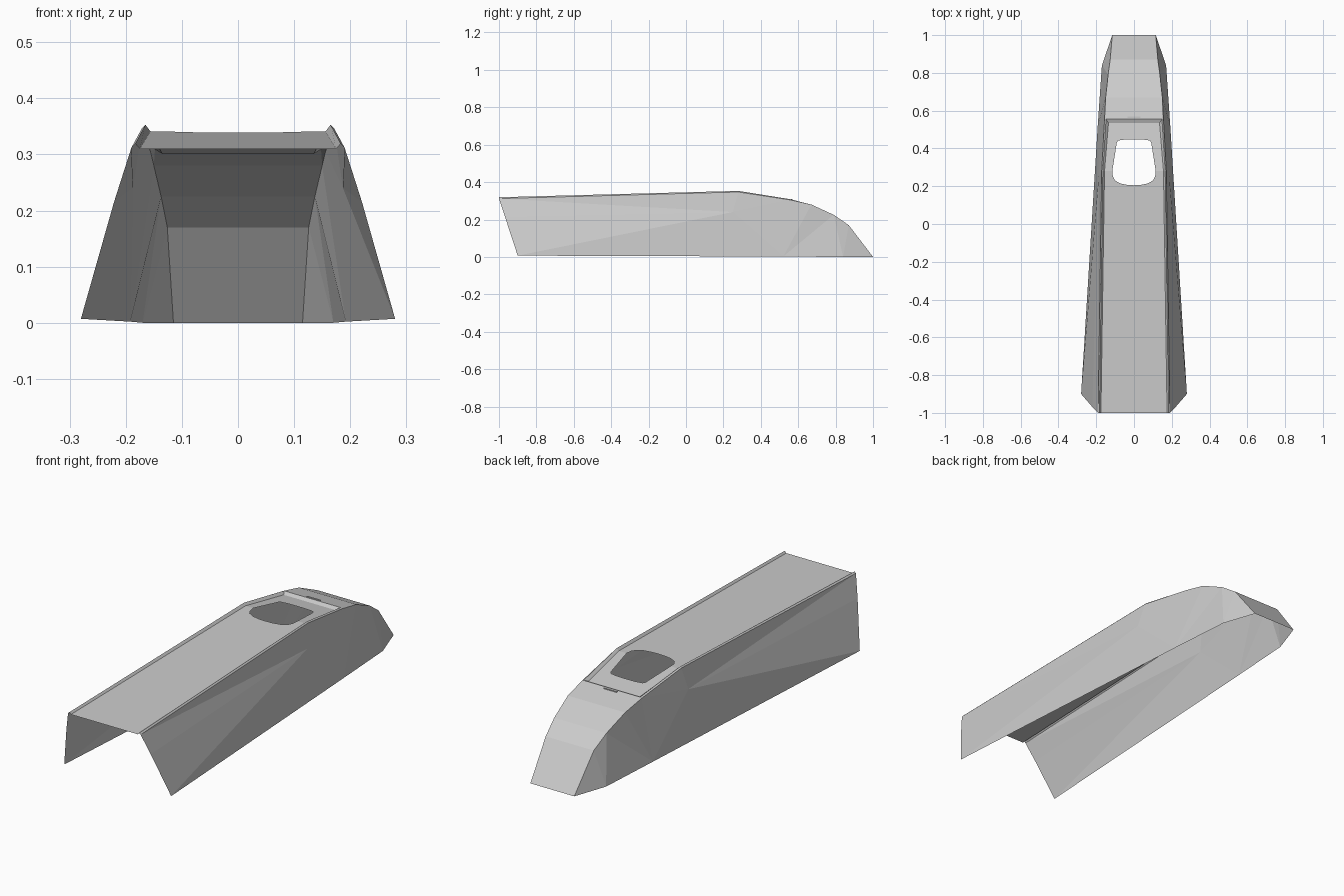
import bpy, bmesh
from mathutils import Vector

if "Cube" in bpy.data.objects:
    bpy.data.objects.remove(bpy.data.objects["Cube"])


def roof_z(y):
    """Roof panel height: gentle rise to the ridge, then slope down."""
    if y <= 0.28:
        return 0.31 + (y + 1) / 1.28 * 0.031
    return 0.341 - (y - 0.28) / 0.255 * 0.040


def half_sheet(name, polys):
    """Build the right half from polygons, face it outward and mirror it."""
    bm = bmesh.new()
    for poly in polys:
        bm.faces.new([bm.verts.new(p) for p in poly])
    bmesh.ops.remove_doubles(bm, verts=bm.verts, dist=0.0003)
    bm.normal_update()
    out = Vector((0.4, 0, 1))
    for f in bm.faces:
        if f.normal.dot(out) < 0:
            f.normal_flip()
    me = bpy.data.meshes.new(name)
    bm.to_mesh(me)
    bm.free()
    ob = bpy.data.objects.new(name, me)
    bpy.context.collection.objects.link(ob)
    mod = ob.modifiers.new("mirror", 'MIRROR')
    mod.merge_threshold = 0.0003
    return ob


def strips(rows):
    """Quads between neighbouring rows of points."""
    return [(a[i], a[i + 1], b[i + 1], b[i])
            for a, b in zip(rows, rows[1:]) for i in range(len(a) - 1)]


# roof panel with the hatch opening, split at the ridge
hole_low = [(0.115, 0.28), (0.112, 0.252), (0.100, 0.230), (0.072, 0.214), (0.036, 0.207), (0, 0.205)]
hole_high = [(0, 0.448), (0.05, 0.447), (0.083, 0.442), (0.091, 0.432), (0.115, 0.28)]
low = [(0, -1), (0.175, -1), (0.156, 0.28)] + hole_low
high = [(0.156, 0.28), (0.135, 0.535), (0, 0.535)] + hole_high
half_sheet("roof_panel", [[(x, y, roof_z(y)) for x, y in p] for p in (low, high)])

# raised rails: inner foot, crest, outer edge at three stations
rail = [
    [(0.175, -1, 0.31), (0.183, -1, 0.319), (0.190, -1, 0.312)],
    [(0.156, 0.28, 0.341), (0.165, 0.28, 0.353), (0.171, 0.28, 0.347)],
    [(0.135, 0.535, 0.301), (0.148, 0.555, 0.309), (0.156, 0.555, 0.305)],
]
half_sheet("roof_rails", strips(rail))

# nose: ledge behind the roof and the faceted slope down to the ground
nose = [(0.148, 0.555, 0.309), (0.150, 0.67, 0.28), (0.137, 0.79, 0.225),
        (0.126, 0.87, 0.17), (0.115, 1.0, 0.0)]
rows = [[(0, y, z), (x, y, z)] for x, y, z in [(0.135, 0.535, 0.301)] + nose]
half_sheet("nose", strips(rows))

# side wall facets
a_out, b_out, c_out = (r[2] for r in rail)
a_mid, a_bot = (0.221, -0.968, 0.215), (0.28, -0.9, 0.007)
mid = (0.187, 0.25, 0.24)
d_bot, f_bot = (0.192, 0.52, 0.002), (0.17, 0.84, 0.0)
c_in, n1, n2, n3, tip = nose
half_sheet("side_walls", [
    (a_out, b_out, mid), (a_out, mid, a_mid), (a_mid, mid, a_bot),
    (a_bot, mid, d_bot), (mid, b_out, c_out), (mid, c_out, d_bot),
    (c_in, c_out, n1), (c_out, n1, d_bot), (n1, n2, d_bot),
    (d_bot, n2, f_bot), (n2, n3, f_bot), (n3, tip, f_bot)])

# small latch on the nose
bpy.ops.mesh.primitive_cube_add(size=1, location=(0, 0.565, 0.307))
latch = bpy.context.object
latch.name = "nose_latch"
latch.scale = (0.07, 0.008, 0.006)
